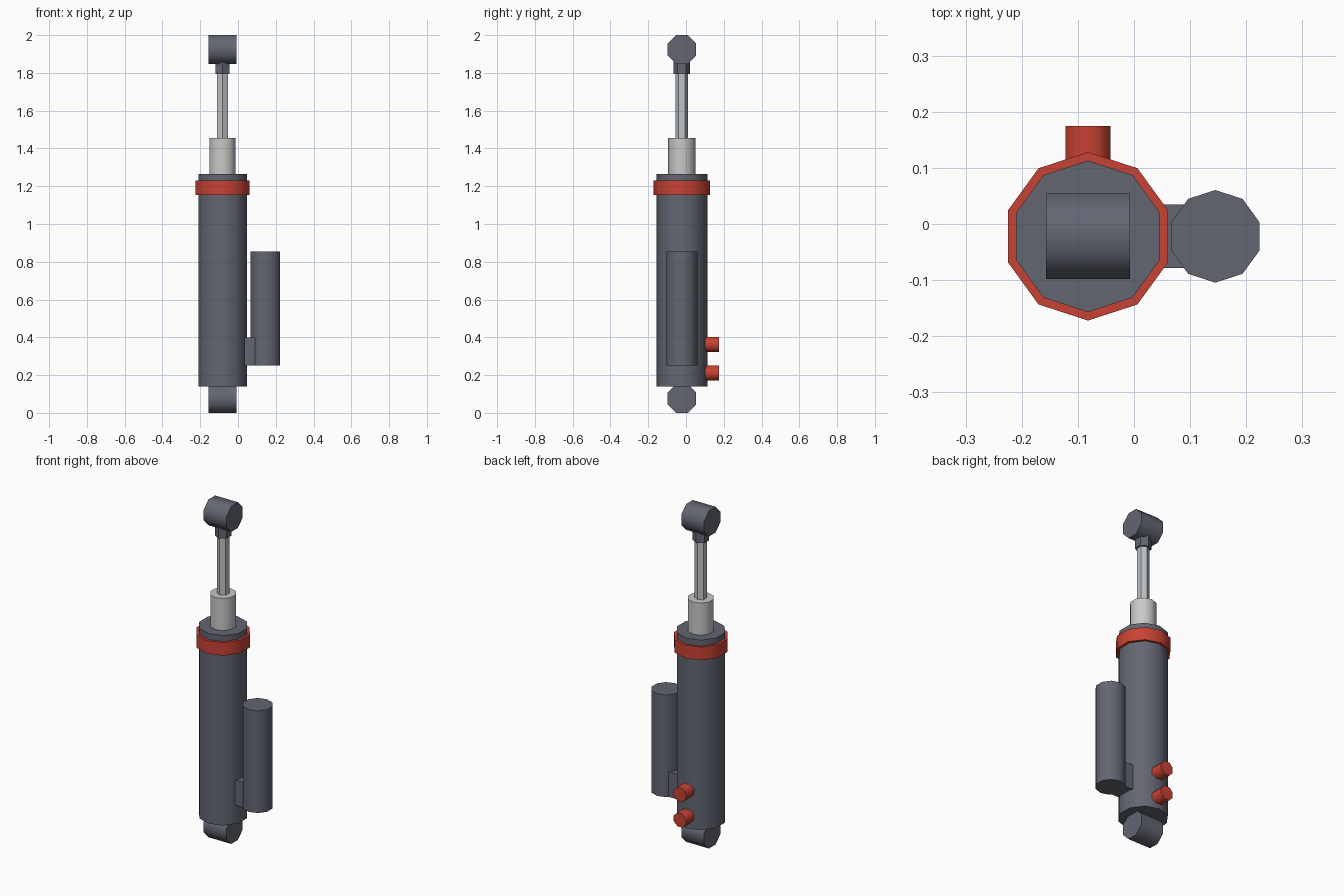
import bpy
from math import pi, radians, cos

cube = bpy.data.objects.get("Cube")
if cube:
    bpy.data.objects.remove(cube, do_unlink=True)

CX, CY = -0.082, -0.022  # main axis


def material(name, rgb):
    m = bpy.data.materials.new(name)
    m.use_nodes = True
    m.diffuse_color = (*rgb, 1)
    m.node_tree.nodes["Principled BSDF"].inputs["Base Color"].default_value = (*rgb, 1)
    return m


DARK = material("slate grey", (0.125, 0.133, 0.165))
RED = material("red", (0.58, 0.054, 0.034))
SILVER = material("light grey", (0.58, 0.58, 0.58))
STEEL = material("steel grey", (0.52, 0.54, 0.56))


def finish(name, mat):
    ob = bpy.context.object
    ob.name = ob.data.name = name
    ob.data.materials.append(mat)
    bpy.ops.object.transform_apply(location=False, rotation=True, scale=True)
    bpy.ops.object.shade_smooth_by_angle(angle=radians(50))
    return ob


def prism(name, mat, sides, radius, start, end, x=CX, y=CY):
    """Upright prism with a corner facing front and back."""
    bpy.ops.mesh.primitive_cylinder_add(
        vertices=sides, radius=radius, depth=end - start,
        location=(x, y, (start + end) / 2))
    return finish(name, mat)


def cross_prism(name, mat, half_height, length, location, along):
    """Eight-sided prism lying along x or y, with a flat side on top."""
    turn = (0, pi / 2, 0) if along == "x" else (pi / 2, 0, 0)
    bpy.ops.mesh.primitive_cylinder_add(
        vertices=8, radius=half_height / cos(pi / 8), depth=length)
    ob = bpy.context.object
    ob.rotation_euler = (0, 0, pi / 8)
    bpy.ops.object.transform_apply(location=False, rotation=True, scale=True)
    ob.rotation_euler = turn
    ob.location = location
    return finish(name, mat)


# Main cylinder and its collar
prism("main_body", DARK, 10, 0.135, 0.14, 1.265)
prism("collar", RED, 10, 0.15, 1.153, 1.23)

# Sliding shaft
prism("sleeve", SILVER, 10, 0.072, 1.2, 1.455)
prism("piston_rod", STEEL, 6, 0.033, 1.4, 1.82)
prism("rod_neck", DARK, 6, 0.044, 1.795, 1.9)

# Mounting eyes at both ends
for name, z in (("top_eye", 1.924), ("bottom_eye", 0.076)):
    cross_prism(name, DARK, 0.076, 0.15, (CX, CY, z), "x")

# Side reservoir and the bracket that holds it
prism("reservoir", DARK, 10, 0.0825, 0.25, 0.855, x=0.145)
bpy.ops.mesh.primitive_cube_add(size=1, location=(0.07, CY, 0.325))
bpy.context.object.scale = (0.13, 0.113, 0.15)
finish("reservoir_bracket", DARK)

# Adjuster knobs on the back
for name, z in (("upper_knob", 0.363), ("lower_knob", 0.211)):
    cross_prism(name, RED, 0.04, 0.115, (CX, 0.1175, z), "y")
